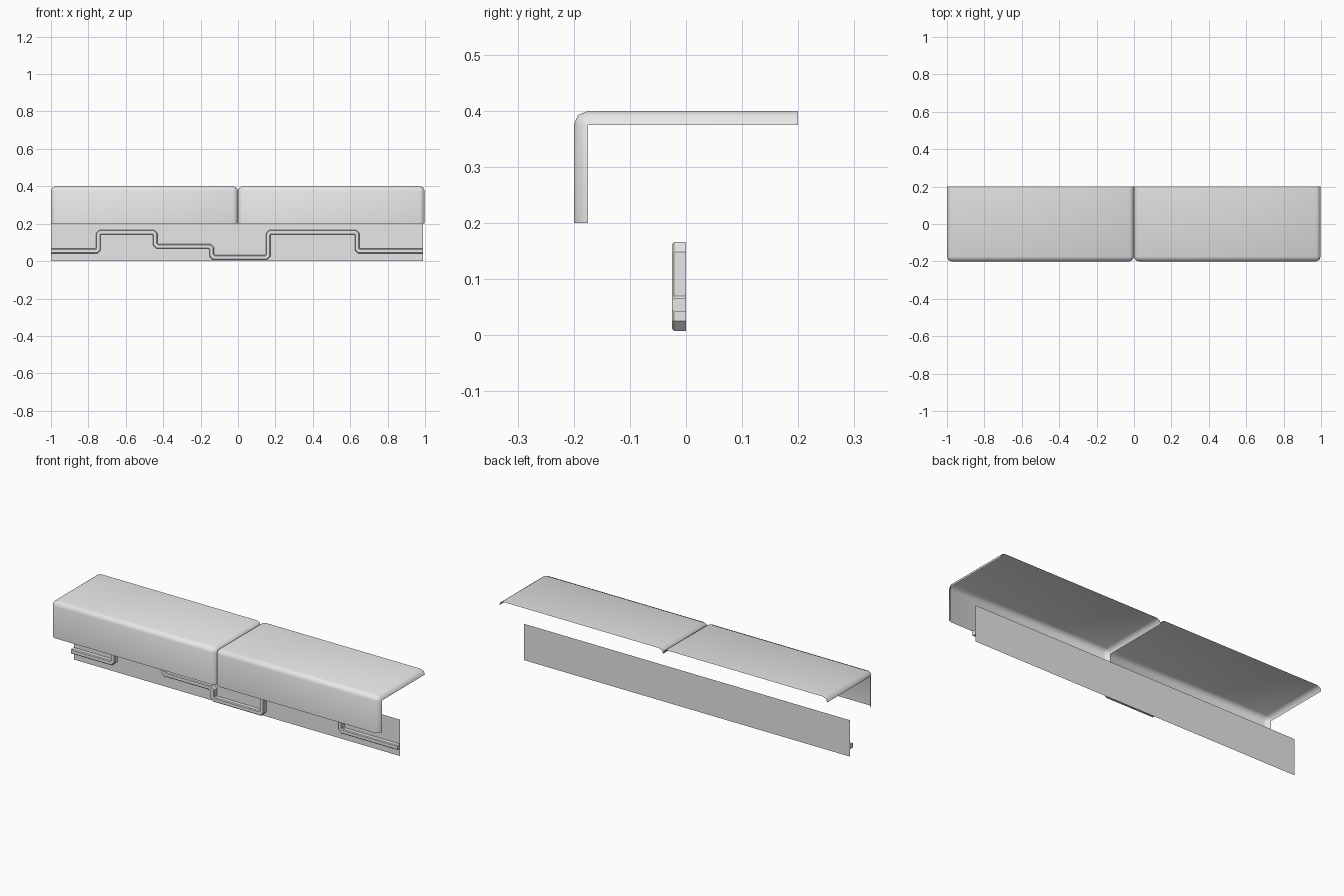
import bpy
import bmesh
import math
from mathutils import Vector

cube = bpy.data.objects.get("Cube")
if cube:
    bpy.data.objects.remove(cube, do_unlink=True)

# One plain grey for everything
grey = bpy.data.materials.new("light_grey")
grey.use_nodes = True
colour = (0.8, 0.8, 0.8, 1.0)
grey.diffuse_color = colour
grey.node_tree.nodes["Principled BSDF"].inputs["Base Color"].default_value = colour


def grid_object(name, rows, capped=False, smooth=0):
    """Skin a grid of points; optionally close the first and last rows."""
    bm = bmesh.new()
    grid = [[bm.verts.new(p) for p in row] for row in rows]
    for a, b in zip(grid, grid[1:]):
        for j in range(len(a) - 1):
            bm.faces.new((a[j], b[j], b[j + 1], a[j + 1]))
    if capped:
        bm.faces.new(grid[0])
        bm.faces.new(reversed(grid[-1]))
    bmesh.ops.remove_doubles(bm, verts=bm.verts[:], dist=0.0001)
    mesh = bpy.data.meshes.new(name)
    bm.to_mesh(mesh)
    bm.free()
    mesh.materials.append(grey)
    obj = bpy.data.objects.new(name, mesh)
    bpy.context.collection.objects.link(obj)
    if smooth:
        bpy.ops.object.select_all(action="DESELECT")
        obj.select_set(True)
        bpy.context.view_layer.objects.active = obj
        bpy.ops.object.shade_smooth_by_angle(angle=math.radians(smooth))
    return obj


# Cover panels: open L-shaped shells with rounded front edge and ends
R = 0.025


def cover_panel(name, x0, x1):
    steps = [R * (1 - math.cos(k * math.pi / 4)) for k in range(3)]
    # each column is an x position and its depth below the outer skin
    columns = [(x0 + steps[2 - k], steps[k]) for k in (2, 1, 0)]
    columns += [(x1 - steps[2 - k], steps[k]) for k in (0, 1, 2)]
    rows = [[(x, 0.2, 0.4 - d) for x, d in columns]]
    for k in range(3):
        a = k * math.pi / 4
        rows.append([(x, -0.2 + R - (R - d) * math.sin(a),
                      0.4 - R + (R - d) * math.cos(a)) for x, d in columns])
    rows.append([(x, -0.2 + d, 0.2) for x, d in columns])
    return grid_object(name, rows, smooth=50)


cover_panel("cover_panel_right", -1.0, 0.0)
cover_panel("cover_panel_left", 0.0, 0.998)

# Thin back plate
END = 0.988
grid_object("back_plate", [[(x, 0, 0), (x, 0, 0.2)] for x in (-1.0, END)])

# Stepped trim strip along the plate: levels and the x of each riser
levels = [0.054, 0.154, 0.079, 0.02, 0.154, 0.054]
risers = [-0.747, -0.443, -0.141, 0.161, 0.637]
corners = [Vector((-1.0, levels[0]))]
for x, low, high in zip(risers, levels, levels[1:]):
    corners += [Vector((x, low)), Vector((x, high))]
corners.append(Vector((END, levels[-1])))

# Clip each corner of the path
CUT = 0.011
path = [corners[0]]
for p, c, n in zip(corners, corners[1:], corners[2:]):
    path += [c + (p - c).normalized() * CUT, c + (n - c).normalized() * CUT]
path.append(corners[-1])

# Sweep a softened rectangular section with mitred joints
W, DEPTH, SOFT = 0.0125, 0.025, 0.004
section = [(-W, 0), (-W, SOFT - DEPTH), (SOFT - W, -DEPTH),
           (W - SOFT, -DEPTH), (W, SOFT - DEPTH), (W, 0)]
rows = []
for i, p in enumerate(path):
    before = (p - path[i - 1]).normalized() if i else Vector((1, 0))
    after = (path[i + 1] - p).normalized() if i + 1 < len(path) else Vector((1, 0))
    along = (before + after).normalized()
    side = Vector((-along.y, along.x)) / along.dot(after)
    rows.append([(p.x + side.x * o, y, p.y + side.y * o) for o, y in section])
grid_object("stepped_trim", rows, capped=True, smooth=30)
